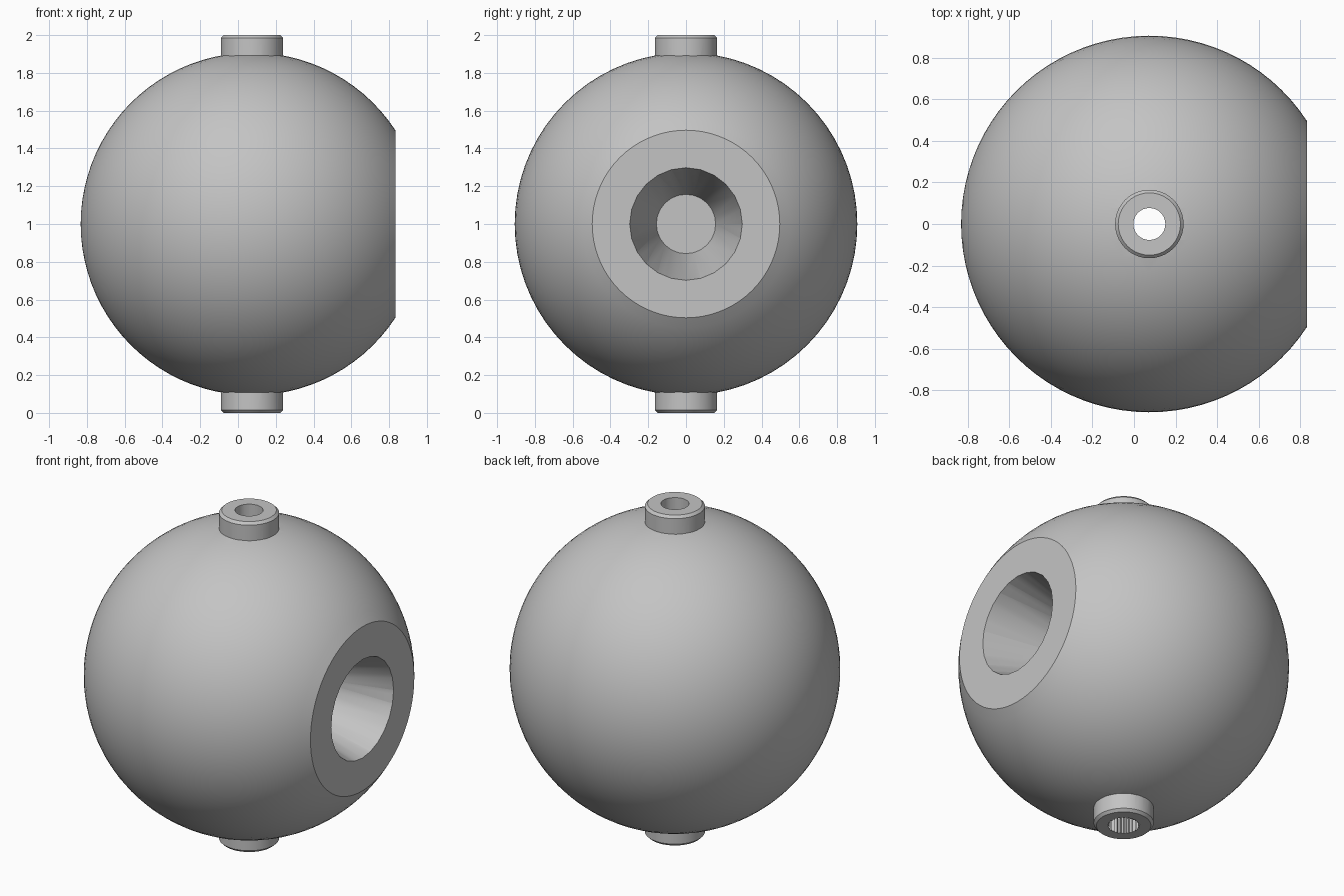
import bpy, bmesh, math
from mathutils import Matrix, Vector

cube = bpy.data.objects.get("Cube")
if cube:
    bpy.data.objects.remove(cube, do_unlink=True)

RADIUS = 0.907
CENTRE = Vector((0.074, 0, 1))
FACE_X = 0.833
RECESS_DEPTH = 0.5

grey = bpy.data.materials.new("light_grey")
grey.use_nodes = True
colour = (0.55, 0.55, 0.55, 1)
grey.diffuse_color = colour
grey.node_tree.nodes["Principled BSDF"].inputs["Base Color"].default_value = colour


def make_object(name, bm, matrix):
    """Turn a bmesh into a placed object."""
    bmesh.ops.transform(bm, matrix=matrix, verts=bm.verts)
    bmesh.ops.recalc_face_normals(bm, faces=bm.faces)
    mesh = bpy.data.meshes.new(name)
    bm.to_mesh(mesh)
    bm.free()
    mesh.materials.append(grey)
    obj = bpy.data.objects.new(name, mesh)
    bpy.context.collection.objects.link(obj)
    return obj


def lathe(name, profile, steps, matrix):
    """Spin (radius, height) points about z; both ends lie on the axis."""
    bm = bmesh.new()
    verts = [bm.verts.new((r, 0, h)) for r, h in profile]
    edges = [bm.edges.new(pair) for pair in zip(verts, verts[1:])]
    bmesh.ops.spin(bm, geom=verts + edges, axis=(0, 0, 1), cent=(0, 0, 0),
                   angle=math.tau, steps=steps)
    bmesh.ops.remove_doubles(bm, verts=bm.verts, dist=0.0001)
    return make_object(name, bm, matrix)


def combine(target, tool, operation):
    """Apply a boolean and discard the tool."""
    tool.hide_render = True
    mod = target.modifiers.new(operation.lower(), 'BOOLEAN')
    mod.operation = operation
    mod.solver = 'EXACT'
    mod.object = tool
    bpy.ops.object.select_all(action='DESELECT')
    bpy.context.view_layer.objects.active = target
    target.select_set(True)
    bpy.ops.object.modifier_apply(modifier=mod.name)
    bpy.data.objects.remove(tool, do_unlink=True)


# Ball with one flat side, spun about the x axis
flat = FACE_X - CENTRE.x
start = math.acos(flat / RADIUS)
count = 36
profile = [(0, flat)]
for i in range(count):
    a = start + (math.pi - start) * i / count
    profile.append((RADIUS * math.sin(a), RADIUS * math.cos(a)))
profile.append((0, -RADIUS))
to_x = Matrix.Translation(CENTRE) @ Matrix.Rotation(math.pi / 2, 4, 'Y')
ball = lathe("ball", profile, 72, to_x)

# Chamfered shaft that forms the top and bottom collars
shaft = lathe("collar_shaft",
              [(0, 0), (0.15, 0), (0.165, 0.015), (0.165, 1.985), (0.15, 2), (0, 2)],
              40, Matrix.Translation((CENTRE.x, 0, 0)))
combine(ball, shaft, 'UNION')

# Tapered recess in the flat side
overlap = 0.02
slope = (0.298 - 0.157) / RECESS_DEPTH
recess = lathe("recess_cutter",
               [(0, -RECESS_DEPTH), (0.157, -RECESS_DEPTH),
                (0.298 + slope * overlap, overlap), (0, overlap)],
               24, Matrix.Translation((FACE_X, 0, 1)) @ Matrix.Rotation(math.pi / 2, 4, 'Y'))
combine(ball, recess, 'DIFFERENCE')

# Round bore through the whole axis
bore = lathe("bore_cutter", [(0, -0.1), (0.077, -0.1), (0.077, 2.1), (0, 2.1)],
             32, Matrix.Translation((CENTRE.x, 0, 0)))
combine(ball, bore, 'DIFFERENCE')

# Splined socket at the bottom of the bore
teeth = 28
bm = bmesh.new()
ring = []
for i in range(teeth * 2):
    r = 0.09 if i % 2 else 0.08
    a = math.tau * i / (teeth * 2)
    ring.append(bm.verts.new((r * math.cos(a), r * math.sin(a), -0.1)))
base = bm.faces.new(ring)
top = bmesh.ops.extrude_face_region(bm, geom=[base], use_keep_orig=True)
bmesh.ops.translate(bm, vec=(0, 0, 0.5),
                    verts=[g for g in top["geom"] if isinstance(g, bmesh.types.BMVert)])
spline = make_object("spline_cutter", bm, Matrix.Translation((CENTRE.x, 0, 0)))
combine(ball, spline, 'DIFFERENCE')

# Smooth shading with crisp edges
bpy.ops.object.shade_smooth_by_angle(angle=math.radians(25))
ball.name = "ball_with_collars"
